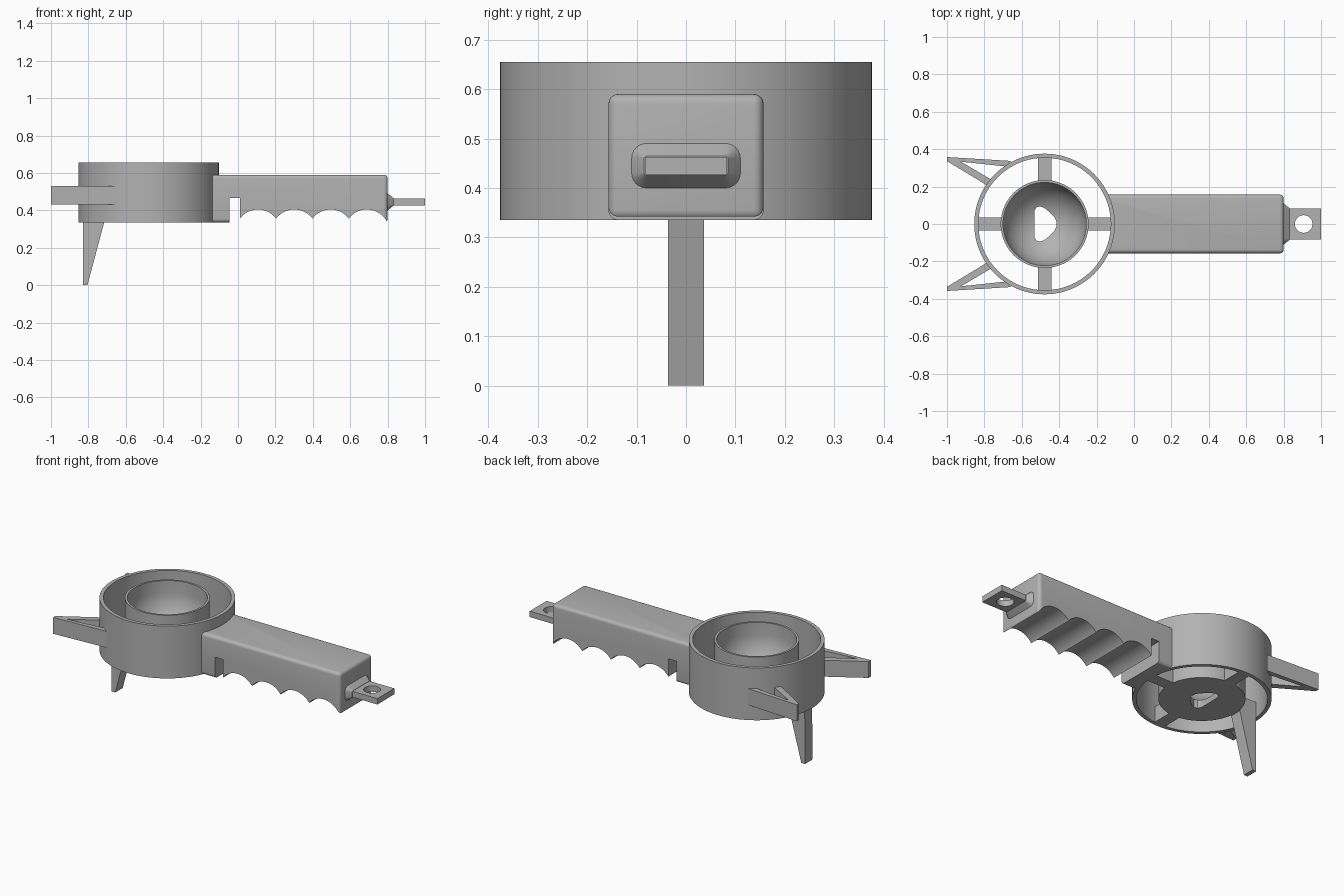
import bpy, bmesh
from math import sin, cos, pi, radians

if "Cube" in bpy.data.objects:
    bpy.data.objects.remove(bpy.data.objects["Cube"], do_unlink=True)

GREY = (0.45, 0.45, 0.45, 1)
mat = bpy.data.materials.new("plain grey")
mat.use_nodes = True
mat.diffuse_color = GREY
mat.node_tree.nodes["Principled BSDF"].inputs["Base Color"].default_value = GREY

CX = -0.478              # centre of the holder ring
BASE, TOP = 0.335, 0.655


def finish(name, bm):
    bmesh.ops.recalc_face_normals(bm, faces=bm.faces)
    me = bpy.data.meshes.new(name)
    bm.to_mesh(me)
    bm.free()
    ob = bpy.data.objects.new(name, me)
    bpy.context.collection.objects.link(ob)
    me.materials.append(mat)
    return ob


def activate(ob):
    bpy.ops.object.select_all(action='DESELECT')
    ob.select_set(True)
    bpy.context.view_layer.objects.active = ob


def smooth(ob):
    activate(ob)
    bpy.ops.object.shade_smooth_by_angle(angle=radians(32))


def loft(name, rings, closed=False):
    """Skin matching loops; cap the ends, or join last to first."""
    bm = bmesh.new()
    loops = [[bm.verts.new(p) for p in r] for r in rings]
    pairs = list(zip(loops, loops[1:]))
    if closed:
        pairs.append((loops[-1], loops[0]))
    else:
        bm.faces.new(loops[0])
        bm.faces.new(loops[-1])
    n = len(loops[0])
    for a, b in pairs:
        for i in range(n):
            j = (i + 1) % n
            bm.faces.new((a[i], a[j], b[j], b[i]))
    return finish(name, bm)


def prism(name, pts, lo, hi, axis='z'):
    """Extrude an outline along z (outline in xy) or y (outline in xz)."""
    def at(h):
        return [(a, b, h) if axis == 'z' else (a, h, b) for a, b in pts]
    return loft(name, [at(lo), at(hi)])


def box(name, x0, x1, y0, y1, z0, z1):
    return prism(name, [(x0, y0), (x1, y0), (x1, y1), (x0, y1)], z0, z1)


def circle(cx, cy, r, n=96):
    return [(cx + r * cos(2 * pi * i / n), cy + r * sin(2 * pi * i / n)) for i in range(n)]


def lathe(name, profile, closed):
    return loft(name, [[(x, y, z) for x, y in circle(CX, 0, r)] for r, z in profile], closed)


def cut(ob, cutter):
    mod = ob.modifiers.new("cut", 'BOOLEAN')
    mod.operation, mod.solver, mod.object = 'DIFFERENCE', 'EXACT', cutter
    activate(ob)
    bpy.ops.object.modifier_apply(modifier=mod.name)
    bpy.data.objects.remove(cutter, do_unlink=True)


# Outer ring
smooth(lathe("outer_ring", [(0.376, BASE), (0.376, TOP), (0.354, TOP), (0.354, BASE)], True))

# Inner cup with a rounded bowl floor and a rounded triangular drain
R, BOWL_Z = 0.222, 0.585
bowl = [(R * cos(a), BOWL_Z - R * sin(a)) for a in (i * pi / 32 for i in range(16))]
cup = lathe("inner_cup", [(0.235, BASE), (0.235, TOP), (R, TOP)] + bowl, False)
half = [(-0.415, 0.015), (-0.425, 0.035), (-0.45, 0.062), (-0.48, 0.086),
        (-0.503, 0.095), (-0.522, 0.088), (-0.533, 0.07)]
cut(cup, prism("drain_cutter", half + [(x, -y) for x, y in reversed(half)], 0.2, 0.5))
smooth(cup)

# Four spokes joining cup and ring
IN, OUT, W, SPOKE_TOP = 0.23, 0.36, 0.036, 0.43
for s, side in ((1, "left"), (-1, "right")):
    x0, x1 = sorted((CX + s * IN, CX + s * OUT))
    box(side + "_long_spoke", x0, x1, -W, W, BASE, SPOKE_TOP)
    y0, y1 = sorted((s * IN, s * OUT))
    box(side + "_cross_spoke", CX - W, CX + W, y0, y1, BASE, SPOKE_TOP)

# Tapered foot below the far spoke
prism("foot", [(-0.83, 0), (-0.805, 0), (-0.715, BASE + 0.002), (-0.828, BASE + 0.002)],
      -W, W, 'y')

# Forked prongs: two struts each, meeting at a blunt tip
outer = [(-1, 0.358), (-0.655, 0.337), (-0.688, 0.308), (-0.925, 0.333), (-1, 0.336)]
inner = [(-1, 0.336), (-0.925, 0.333), (-0.764, 0.238), (-0.788, 0.208)]
for s, side in ((1, "back"), (-1, "front")):
    for part, pts in (("outer", outer), ("inner", inner)):
        prism(f"{side}_prong_{part}_strut", [(x, s * y) for x, y in pts], 0.43, 0.53)

# Rounded grip, shaped to the ring, with a notch and finger scallops
grip = box("grip", -0.3, 0.8, -0.157, 0.157, BASE, 0.59)
bev = grip.modifiers.new("round", 'BEVEL')
bev.width, bev.segments = 0.02, 5
activate(grip)
bpy.ops.object.modifier_apply(modifier=bev.name)
cut(grip, prism("ring_cutter", circle(CX, 0, 0.365), 0, 1))
cut(grip, box("notch_cutter", -0.045, 0.01, -0.3, 0.3, 0.2, 0.465))
for i in range(4):
    cut(grip, prism("finger_cutter", circle(0.107 + 0.194 * i, 0.283, 0.1215, 80),
                    -0.3, 0.3, 'y'))
smooth(grip)


# Tapered neck between grip and tab
def rounded_section(x, hy, hz, r):
    pts = []
    for k, (sy, sz) in enumerate(((1, 1), (-1, 1), (-1, -1), (1, -1))):
        for i in range(7):
            a = (k + i / 6) * pi / 2
            pts.append((x, sy * (hy - r) + r * cos(a), 0.445 + sz * (hz - r) + r * sin(a)))
    return pts


smooth(loft("neck", [rounded_section(0.785, 0.11, 0.045, 0.03),
                     rounded_section(0.8, 0.11, 0.045, 0.03),
                     rounded_section(0.832, 0.085, 0.02, 0.006)]))

# Hanging tab with a round hole
tab = box("hanging_tab", 0.82, 1, -0.082, 0.082, 0.427, 0.463)
cut(tab, prism("hole_cutter", circle(0.907, 0, 0.047, 48), 0.3, 0.6))
smooth(tab)
